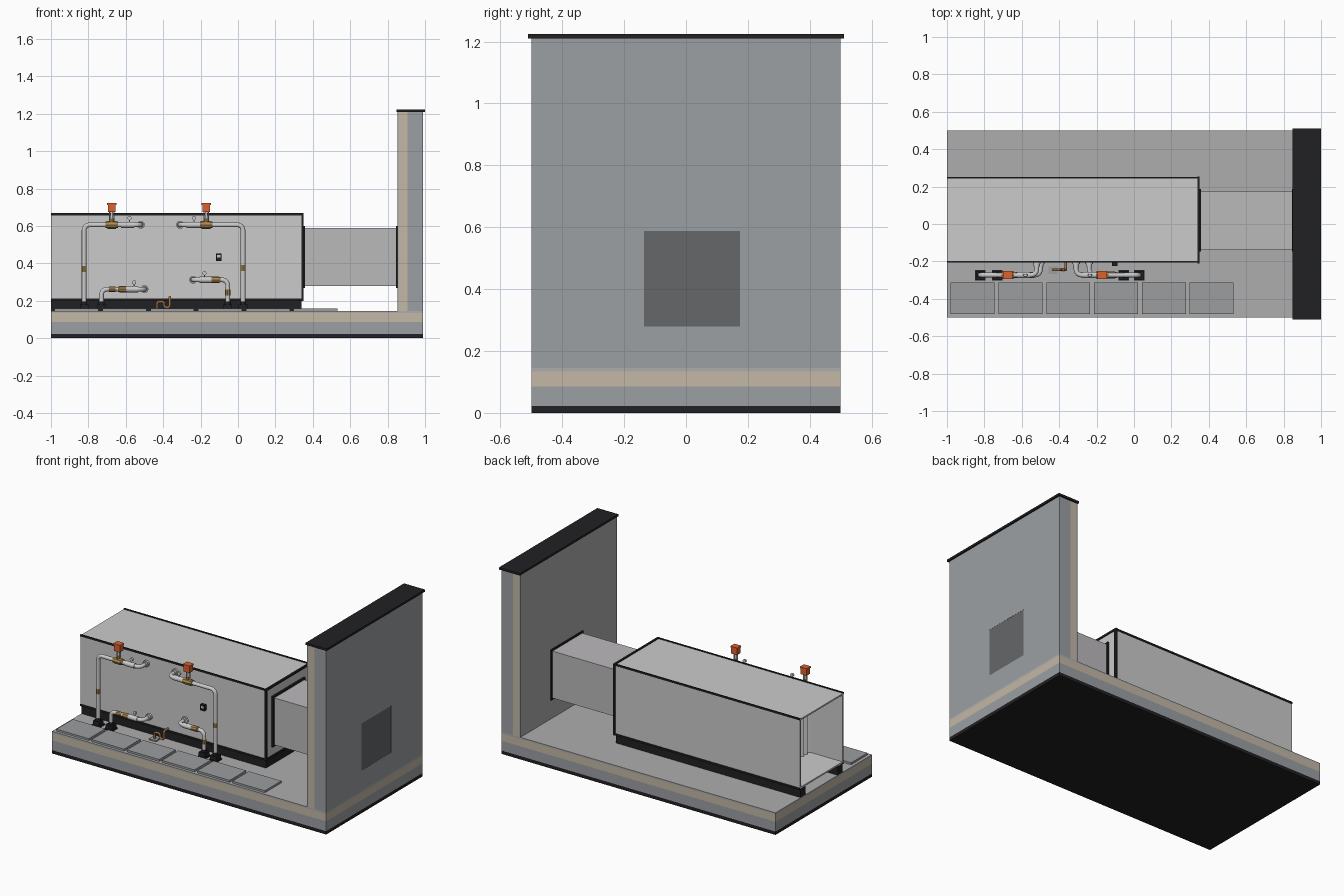
import bpy, math
from mathutils import Vector

if "Cube" in bpy.data.objects:
    bpy.data.objects.remove(bpy.data.objects["Cube"])

COLORS = {
    "black": (.015, .015, .017), "concrete": (.33, .35, .37), "deck": (.42, .42, .43),
    "insulation": (.55, .48, .38), "panel": (.64, .645, .66), "duct": (.5, .49, .5),
    "opening": (.13, .135, .14), "paver": (.33, .34, .35), "steel": (.6, .6, .61),
    "brass": (.42, .25, .08), "copper": (.4, .18, .06), "orange": (.7, .12, .03),
    "white": (.8, .8, .8)}
MATS = {}
for key, c in COLORS.items():
    MATS[key] = bpy.data.materials.new(key)
    MATS[key].diffuse_color = (*c, 1)


def add(name, mesh, mat, smooth=False):
    ob = bpy.data.objects.new(name, mesh)
    bpy.context.collection.objects.link(ob)
    mesh.materials.clear()
    mesh.materials.append(MATS[mat])
    if smooth:
        bpy.ops.object.select_all(action='DESELECT')
        ob.select_set(True)
        bpy.context.view_layer.objects.active = ob
        bpy.ops.object.shade_smooth_by_angle(angle=math.radians(40))
    return ob


def box(name, x0, x1, y0, y1, z0, z1, mat):
    v = [(x, y, z) for x in (x0, x1) for y in (y0, y1) for z in (z0, z1)]
    f = [(0, 1, 3, 2), (4, 6, 7, 5), (0, 4, 5, 1), (2, 3, 7, 6), (0, 2, 6, 4), (1, 5, 7, 3)]
    me = bpy.data.meshes.new(name)
    me.from_pydata(v, [], f)
    return add(name, me, mat)


def cbox(name, c, s, mat):
    lo = [c[i] - s[i] / 2 for i in range(3)]
    hi = [c[i] + s[i] / 2 for i in range(3)]
    return box(name, lo[0], hi[0], lo[1], hi[1], lo[2], hi[2], mat)


def cyl(name, a, b, r, mat, sides=16):
    a, b = Vector(a), Vector(b)
    q = (b - a).to_track_quat('Z', 'Y')
    ring = [q @ Vector((r * math.cos(t), r * math.sin(t), 0))
            for t in (2 * math.pi * i / sides for i in range(sides))]
    n = sides
    f = [(i, (i + 1) % n, n + (i + 1) % n, n + i) for i in range(n)]
    f += [tuple(range(n))[::-1], tuple(range(n, 2 * n))]
    me = bpy.data.meshes.new(name)
    me.from_pydata([a + p for p in ring] + [b + p for p in ring], [], f)
    return add(name, me, mat, True)


def pipe(name, pts, r, bend, mat):
    """Round tube along a path with quarter-circle elbows."""
    pts = [Vector(p) for p in pts]
    path = [pts[0]]
    for p0, p, p1 in zip(pts, pts[1:], pts[2:]):
        d1, d2 = (p - p0).normalized(), (p1 - p).normalized()
        for i in range(7):
            t = math.pi / 12 * i
            path.append(p + bend * (d2 * (1 - math.cos(t)) - d1 * (1 - math.sin(t))))
    path.append(pts[-1])
    cu = bpy.data.curves.new(name, 'CURVE')
    cu.dimensions = '3D'
    cu.bevel_depth, cu.bevel_resolution, cu.use_fill_caps = r, 4, True
    sp = cu.splines.new('POLY')
    sp.points.add(len(path) - 1)
    for s, p in zip(sp.points, path):
        s.co = (*p, 1)
    tmp = bpy.data.objects.new(name + "_path", cu)
    bpy.context.collection.objects.link(tmp)
    me = bpy.data.meshes.new_from_object(tmp.evaluated_get(bpy.context.evaluated_depsgraph_get()))
    bpy.data.objects.remove(tmp)
    return add(name, me, mat, True)


# layered roof slab
for name, z0, z1, mat in (("slab_membrane", 0, .022, "black"), ("slab_concrete", .022, .086, "concrete"),
                          ("slab_insulation", .086, .134, "insulation"), ("slab_deck", .134, .145, "deck")):
    box(name, -1, .99, -.5, .5, z0, z1, mat)

# layered wall around the duct opening
DY0, DY1, DZ0, DZ1 = -.135, .175, .28, .588
for name, x0, x1, mat in (("wall_skin", .852, .862, "deck"), ("wall_insulation", .862, .905, "insulation"),
                          ("wall_concrete", .905, .99, "concrete")):
    box(name + "_lower", x0, x1, -.5, .5, .145, DZ0, mat)
    box(name + "_upper", x0, x1, -.5, .5, DZ1, 1.21, mat)
    box(name + "_front", x0, x1, -.5, DY0, DZ0, DZ1, mat)
    box(name + "_back", x0, x1, DY1, .5, DZ0, DZ1, mat)
box("wall_duct_opening", .852, .989, DY0, DY1, DZ0, DZ1, "opening")
box("wall_cap", .848, 1, -.51, .51, 1.21, 1.224, "black")

# duct and flanges
box("duct", .35, .852, DY0, DY1, DZ0, DZ1, "duct")
box("duct_unit_flange", .346, .358, DY0 - .012, DY1 + .012, DZ0 - .012, DZ1 + .012, "black")
box("duct_wall_flange", .846, .854, DY0 - .012, DY1 + .012, DZ0 - .012, DZ1 + .012, "black")

# air unit casing, open at the left end
UX, Y0, Y1, Z0, Z1 = .345, -.203, .247, .205, .662
box("unit_front_panel", -1, UX, Y0, Y0 + .01, Z0, Z1, "panel")
box("unit_back_panel", -1, UX, Y1 - .01, Y1, Z0, Z1, "panel")
box("unit_roof", -1, UX, Y0, Y1, Z1 - .01, Z1, "panel")
box("unit_floor", -1, UX, Y0, Y1, Z0, Z0 + .01, "panel")
box("unit_end_panel", UX - .015, UX, Y0, Y1, Z0, Z1, "panel")

# dark corner trims
for side, y in (("front", Y0), ("back", Y1)):
    for level, z in (("top", Z1), ("bottom", Z0)):
        cbox(f"trim_{side}_{level}", ((UX - 1) / 2, y, z), (1 + UX, .008, .012), "black")
    cbox(f"trim_{side}_post", (UX, y, (Z0 + Z1) / 2), (.013, .016, Z1 - Z0 + .01), "black")
for level, z in (("top", Z1), ("bottom", Z0)):
    cbox(f"trim_end_{level}", (UX, (Y0 + Y1) / 2, z), (.013, Y1 - Y0, .012), "black")

# base rails
for side, y in (("front", Y0 + .008), ("back", Y1 - .058)):
    box(f"base_rail_{side}", -1, .34, y, y + .05, .145, Z0, "black")
box("base_rail_end", .29, .34, Y0 + .01, Y1 - .01, .145, Z0, "black")

# pleated filter inside the unit
N = 24
prof = [(-.77 + .03 * (i % 2), Y0 + .01 + (Y1 - Y0 - .02) * i / N) for i in range(N + 1)]
me = bpy.data.meshes.new("filter_pleats")
me.from_pydata([(x, y, z) for x, y in prof for z in (Z0 + .01, Z1 - .01)], [],
               [(2 * i, 2 * i + 1, 2 * i + 3, 2 * i + 2) for i in range(N)])
add("filter_pleats", me, "white")

# walkway pavers
for i in range(6):
    x = -.98 + .2555 * i
    box(f"paver_{i + 1}", x, x + .235, -.482, -.312, .145, .158, "paver")

PY = -.273


def valve(name, c, axis, s=1.0):
    c, d = Vector(c), Vector(axis)
    cyl(name + "_body", c - d * .024 * s, c + d * .024 * s, .021 * s, "brass", 8)
    for k in (-1, 1):
        cyl(name + "_collar", c + d * k * .024 * s, c + d * k * .034 * s, .018 * s, "brass", 8)


def gauge(x, z):
    cyl("gauge_stem", (x, PY, z), (x, PY, z + .028), .003, "steel", 8)
    cyl("gauge_case", (x, PY + .006, z + .036), (x, PY - .006, z + .036), .011, "steel")
    cyl("gauge_face", (x, PY - .006, z + .036), (x, PY - .007, z + .036), .009, "white")


def roof_boot(x):
    cbox("boot_plate", (x, PY, .149), (.056, .056, .008), "black")
    cbox("boot_block", (x, PY, .165), (.046, .046, .028), "black")
    cyl("boot_collar", (x, PY, .178), (x, PY, .195), .017, "black")


def pipe_run(name, x_riser, x_entry, z, bend, drop, gauge_x):
    """Riser from the deck, elbow, run along the unit and turn into its side."""
    s = 1 if x_entry > x_riser else -1
    pipe(name, [(x_riser, PY, .15), (x_riser, PY, z), (x_entry, PY, z), (x_entry, Y0 + .005, z)],
         .0125, bend, "steel")
    cyl(name + "_sleeve", (x_entry - s * .035, PY, z), (gauge_x - s * .045, PY, z), .0165, "steel")
    cyl(name + "_wall_collar", (x_entry, Y0 + .002, z), (x_entry, Y0 - .012, z), .021, "steel")
    cyl(name + "_entry_ring", (x_entry, Y0 - .012, z), (x_entry, Y0 - .025, z), .0165, "steel")
    gauge(gauge_x, z)
    roof_boot(x_riser)
    if drop:
        valve(name + "_riser_fitting", (x_riser, PY, drop), (0, 0, 1), .65)


def actuator(x, z):
    valve("control_valve", (x, PY, z), (1, 0, 0), 1.0)
    cyl("actuator_stem", (x, PY, z + .015), (x, PY, z + .068), .007, "steel")
    for k in (-1, 1):
        cyl("actuator_yoke", (x + k * .012, PY, z + .02), (x + k * .012, PY, z + .068), .003, "steel", 8)
    cyl("actuator_bonnet", (x, PY, z + .015), (x, PY, z + .035), .013, "brass", 8)
    cbox("actuator_housing", (x, PY, z + .09), (.042, .036, .044), "orange")
    cbox("actuator_lid", (x, PY, z + .112), (.05, .042, .01), "orange")


# supply and return piping
pipe_run("left_upper_pipe", -.823, -.52, .606, .03, .37, -.58)
pipe_run("left_lower_pipe", -.73, -.5, .262, .03, None, -.555)
pipe_run("right_upper_pipe", .027, -.31, .606, .03, .375, -.235)
pipe_run("right_lower_pipe", -.055, -.24, .312, .03, .245, -.18)
actuator(-.675, .606)
actuator(-.17, .606)
valve("left_lower_valve", (-.672, PY, .262), (1, 0, 0), .7)
valve("left_lower_union", (-.615, PY, .262), (1, 0, 0), .8)
valve("right_lower_valve", (-.122, PY, .312), (1, 0, 0), .85)

# copper drain trap with drain pad
pipe("drain_trap", [(-.365, Y0, .22), (-.365, -.245, .22), (-.365, -.245, .165), (-.395, -.245, .165),
                    (-.395, -.245, .195), (-.433, -.245, .195), (-.433, -.245, .148)], .0065, .012, "copper")
cbox("drain_pad", (-.433, -.248, .149), (.05, .04, .008), "paver")

# small control box on the front panel
cbox("control_box", (-.103, Y0 - .01, .433), (.03, .022, .038), "black")
cbox("control_box_screen", (-.103, Y0 - .0215, .438), (.018, .002, .014), "white")

for m in bpy.data.materials:
    if m.users and not m.is_grease_pencil:
        m.use_nodes = True
        m.node_tree.nodes["Principled BSDF"].inputs["Base Color"].default_value = m.diffuse_color
